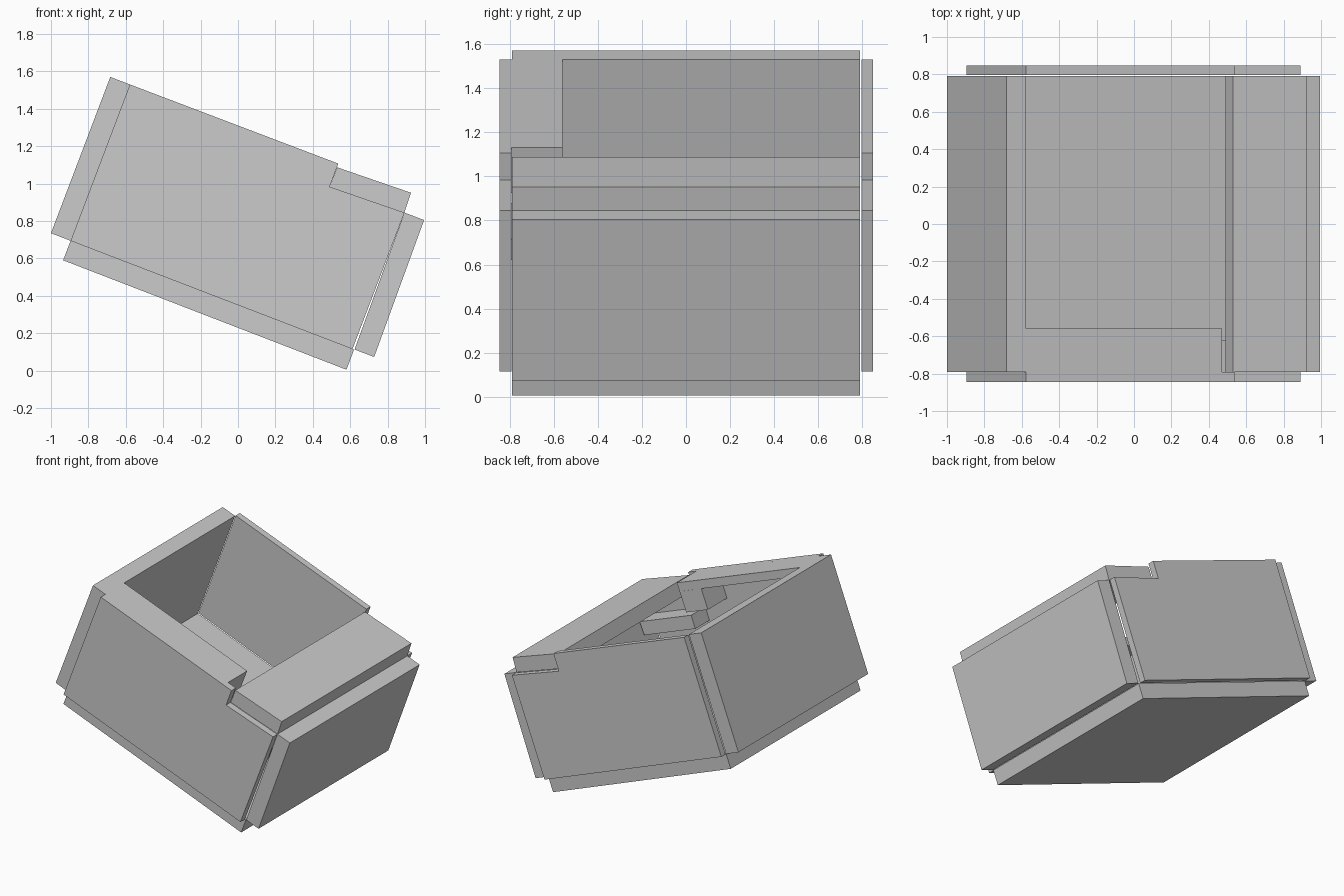
import bpy, bmesh

if "Cube" in bpy.data.objects:
    bpy.data.objects.remove(bpy.data.objects["Cube"])


def board(name, profile, y0, y1):
    """Extrude an x-z outline along y into a flat-sided board."""
    bm = bmesh.new()
    face = bm.faces.new([bm.verts.new((x, y0, z)) for x, z in profile])
    res = bmesh.ops.extrude_face_region(bm, geom=[face])
    moved = [g for g in res["geom"] if isinstance(g, bmesh.types.BMVert)]
    bmesh.ops.translate(bm, verts=moved, vec=(0, y1 - y0, 0))
    bmesh.ops.recalc_face_normals(bm, faces=bm.faces)
    mesh = bpy.data.meshes.new(name)
    bm.to_mesh(mesh)
    bm.free()
    obj = bpy.data.objects.new(name, mesh)
    bpy.context.collection.objects.link(obj)
    return obj


W = 0.79  # half width of the boards between the sides

# Tilted end boards and floor
board("left_board", [(-0.683, 1.57), (-0.578, 1.53), (-0.895, 0.694), (-1.0, 0.735)], -W, W)
board("floor_board", [(-0.935, 0.59), (0.58, 0.005), (0.62, 0.112), (-0.895, 0.694)], -W, W)
board("right_board", [(0.995, 0.805), (0.728, 0.073), (0.623, 0.113), (0.89, 0.845)], -W, W)

# Partial lid, sitting in the notch of the side boards
board("lid_board", [(0.53, 1.087), (0.925, 0.951), (0.89, 0.845), (0.49, 0.983)], -W, W)

# Notched side boards
side = [(-0.578, 1.53), (0.536, 1.107), (0.49, 0.983), (0.89, 0.845),
        (0.612, 0.115), (-0.895, 0.694)]
board("front_side", side, -0.845, -0.792)
board("back_side", side, 0.797, 0.848)

# Inner ledge along the front, its end block, and the small shelf under the lid
board("front_ledge", [(-0.578, 1.53), (0.47, 1.132), (0.447, 1.072), (-0.601, 1.47)], -0.792, -0.56)
board("ledge_end_block", [(0.447, 1.072), (0.39, 0.925), (0.205, 0.995), (0.262, 1.142)], -0.792, -0.56)
board("inner_shelf", [(0.39, 0.88), (0.83, 0.713), (0.79, 0.62), (0.355, 0.785)], -0.792, -0.62)
